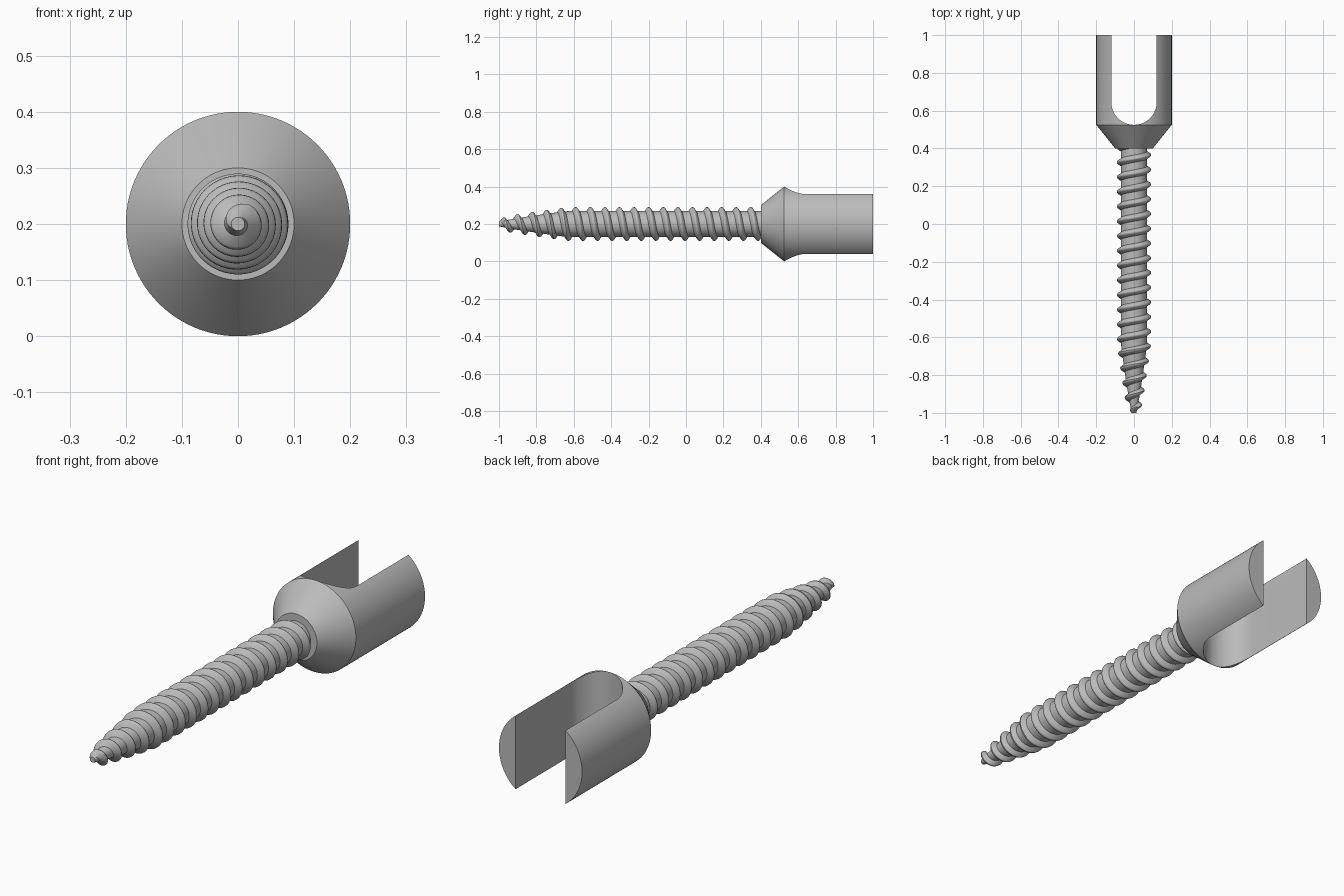
import bpy, bmesh
from math import sin, cos, pi, tau, radians

cube = bpy.data.objects.get("Cube")
if cube:
    bpy.data.objects.remove(cube)

AXIS_Z = 0.2

metal = bpy.data.materials.new("grey metal")
metal.use_nodes = True
grey = (0.5, 0.5, 0.5, 1)
metal.diffuse_color = grey
metal.node_tree.nodes["Principled BSDF"].inputs["Base Color"].default_value = grey


def finish(bm, name):
    bmesh.ops.recalc_face_normals(bm, faces=bm.faces[:])
    mesh = bpy.data.meshes.new(name)
    bm.to_mesh(mesh)
    bm.free()
    mesh.materials.append(metal)
    obj = bpy.data.objects.new(name, mesh)
    bpy.context.collection.objects.link(obj)
    return obj


def around(bm, angle, r, y):
    return bm.verts.new((r * sin(angle), y, AXIS_Z + r * cos(angle)))


def bridge(bm, rows, closed):
    for a, b in zip(rows, rows[1:]):
        n = len(a)
        for i in range(n if closed else n - 1):
            j = (i + 1) % n
            bm.faces.new((a[i], a[j], b[j], b[i]))


def turned(name, profile, segments=96):
    """Solid of revolution about the long axis from (y, radius) pairs."""
    bm = bmesh.new()
    rows = [[around(bm, tau * i / segments, r, y) for i in range(segments)]
            for y, r in profile]
    bridge(bm, rows, True)
    bm.faces.new(rows[0])
    bm.faces.new(rows[-1])
    return finish(bm, name)


def helix(name, profile, pitch, start, end, radius, segments=48):
    """Threaded rod: profile is (fraction of pitch, thread height 0..1)."""
    bm = bmesh.new()
    turns = int((end - start) / pitch) + 3
    rows = []
    for k in range(turns * segments + 1):
        angle = tau * k / segments
        row = []
        for along, height in profile:
            y = start + pitch * (k / segments - 1.5 + along)
            y = min(max(y, start), end)
            row.append(around(bm, angle, radius(y, height), y))
        rows.append(row)
    bridge(bm, rows, False)
    bmesh.ops.remove_doubles(bm, verts=bm.verts[:], dist=0.00005)
    bmesh.ops.dissolve_degenerate(bm, edges=bm.edges[:], dist=0.00005)
    bmesh.ops.holes_fill(bm, edges=[e for e in bm.edges if e.is_boundary], sides=0)
    return finish(bm, name)


def smooth(obj, angle):
    bpy.ops.object.select_all(action='DESELECT')
    obj.select_set(True)
    bpy.context.view_layer.objects.active = obj
    bpy.ops.object.shade_smooth_by_angle(angle=radians(angle))


def cut(obj, cutter):
    mod = obj.modifiers.new("cut", 'BOOLEAN')
    mod.operation = 'DIFFERENCE'
    mod.solver = 'EXACT'
    mod.object = cutter
    bpy.context.view_layer.objects.active = obj
    bpy.ops.object.modifier_apply(modifier=mod.name)
    bpy.data.objects.remove(cutter)


# Threaded shank tapering to a blunt tip
def shank_radius(y, height):
    t = min(1, (y + 1) / 0.36)
    core = 0.012 + 0.057 * t ** 0.85
    thread = 0.021 * min(1, (y + 1) / 0.03)
    return core + thread * height


ridge = [(0, 0), (0.5, 0), (0.66, 0.85), (0.72, 1), (0.8, 1), (0.86, 0.85), (1, 0)]
shank = helix("threaded_shank", ridge, 0.078, -1, 0.41, shank_radius)
smooth(shank, 35)

# Conical head with a cylindrical collar
head = turned("slotted_head", [(0.4, 0.1), (0.525, 0.2), (1, 0.2)])

# U-shaped slot through the head
bm = bmesh.new()
outline = [(0.12, 1.1)]
outline += [(0.12 * cos(a), 0.645 - 0.12 * sin(a))
            for a in (pi * i / 32 for i in range(33))]
outline += [(-0.12, 1.1)]
base = bm.faces.new([bm.verts.new((x, y, -0.1)) for x, y in outline])
top = bmesh.ops.extrude_face_region(bm, geom=[base])["geom"]
bmesh.ops.translate(bm, vec=(0, 0, 0.6),
                    verts=[v for v in top if isinstance(v, bmesh.types.BMVert)])
cut(head, finish(bm, "slot_cutter"))

# Internal thread on the two prongs
wave = [(0, 0), (0.2, 0.3), (0.45, 1), (0.6, 1), (0.85, 0.3), (1, 0)]
bore = helix("bore_cutter", wave, 0.052, 0.77, 1.03,
             lambda y, h: 0.13 + 0.03 * h)
cut(head, bore)
smooth(head, 30)
